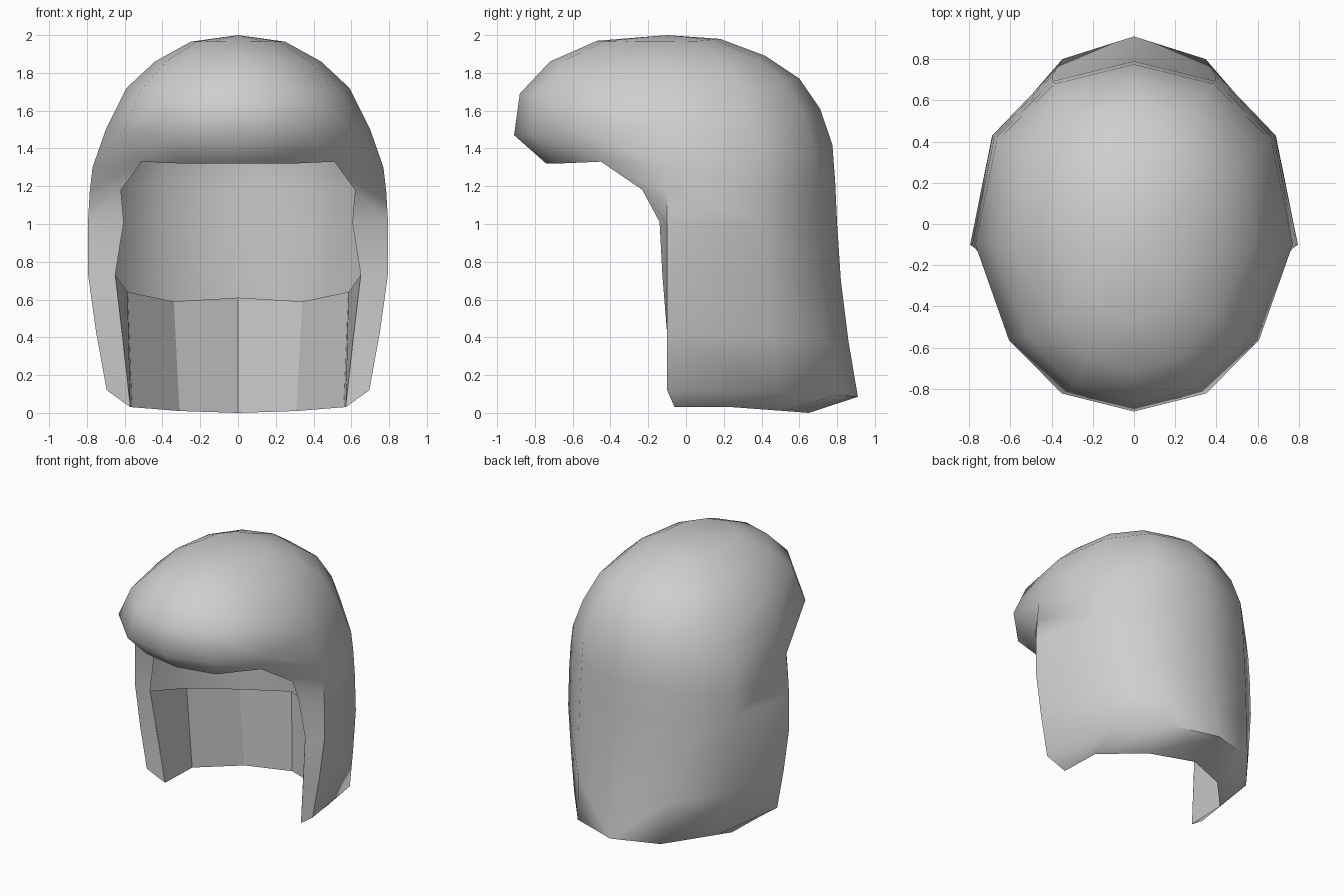
import bpy, math

if "Cube" in bpy.data.objects:
    bpy.data.objects.remove(bpy.data.objects["Cube"])

grey = bpy.data.materials.new("plain grey")
grey.diffuse_color = (0.62, 0.62, 0.62, 1)
grey.use_nodes = True
grey.node_tree.nodes["Principled BSDF"].inputs["Base Color"].default_value = grey.diffuse_color

COLS = 7          # columns per half, front centre (0) round the side (3) to back centre (6)
MID_Y = -0.1      # widest line of the hair


def ring(w, yf, yb, zf, zs, zb):
    """Half ring on the +x side from front centre to back centre."""
    pts = []
    for j in range(COLS):
        a = math.pi * j / (COLS - 1)
        c = math.cos(a)
        end_y, end_z = (yf, zf) if c > 0 else (yb, zb)
        x = w * math.sin(a) if 0 < j < COLS - 1 else 0.0
        y = MID_Y + (end_y - MID_Y) * abs(c) ** 0.8
        pts.append((x, y, zs + (end_z - zs) * c * c))
    return pts


def make_half(name, verts, faces):
    """Mesh object from the +x half, mirrored over x."""
    me = bpy.data.meshes.new(name)
    me.from_pydata(verts, [], faces)
    me.materials.append(grey)
    ob = bpy.data.objects.new(name, me)
    bpy.context.collection.objects.link(ob)
    m = ob.modifiers.new("mirror", 'MIRROR')
    m.merge_threshold = 0.002
    return ob


# Crown and overhanging fringe: half width, front y, back y, front/side/back z
upper = [ring(*r) for r in (
    (0.25, -0.47, 0.18, 1.97, 1.965, 1.98),
    (0.44, -0.72, 0.42, 1.86, 1.86, 1.89),
    (0.59, -0.88, 0.60, 1.69, 1.72, 1.77),
    (0.70, -0.91, 0.71, 1.47, 1.50, 1.61),
    (0.77, -0.74, 0.775, 1.32, 1.30, 1.42))]
# Lower edge of the fringe
upper[-1][1] = (0.29, -0.68, 1.32)
upper[-1][2] = (0.51, -0.45, 1.33)

# Sides and back: half width, back y, side z, back z, and the edge of the face opening
lower = []
for w, yb, zs, zb, lip in (
        (0.785, 0.79, 1.17, 1.22, (0.62, -0.23, 1.18)),
        (0.795, 0.80, 1.00, 1.00, (0.605, -0.14, 1.01)),
        (0.795, 0.82, 0.74, 0.70, (0.65, -0.125, 0.73)),
        (0.75, 0.86, 0.42, 0.38, (0.61, -0.09, 0.40)),
        (0.695, 0.91, 0.12, 0.085, (0.57, -0.06, 0.03))):
    row = ring(w, yb, yb, zs, zs, zb)
    row[2] = lip
    lower.append(row)

# Inner edge of the bottom rim and top of the inner band, side to back
rim = [(0.56, 0.25, 0.03), (0.31, 0.52, 0.01), (0, 0.65, 0)]
band_top = [(0.585, 0.22, 0.64), (0.34, 0.50, 0.59), (0, 0.64, 0.61)]

# Outer hair sheet
verts, faces, index = [(0, -0.1, 2.0)], [], {}
rows = upper + lower
for i, row in enumerate(rows):
    for j, p in enumerate(row):
        if i < len(upper) or j >= 2:
            index[i, j] = len(verts)
            verts.append(p)
for j in range(COLS - 1):
    faces.append((0, index[0, j], index[0, j + 1]))
for i in range(len(rows) - 1):
    for j in range(COLS - 1):
        quad = [(i, j), (i + 1, j), (i + 1, j + 1), (i, j + 1)]
        if all(k in index for k in quad):
            faces.append([index[k] for k in quad])

# Turned-under bottom rim
last, r = len(rows) - 1, len(verts)
verts += rim
faces.append((index[last, 2], r, index[last, 4], index[last, 3]))
for k in range(2):
    faces.append((r + k, r + k + 1, index[last, 5 + k], index[last, 4 + k]))
hair = make_half("hair", verts, faces)

# Faceted band inside the lower back
low = [lower[-1][2]] + rim
top = [lower[2][2]] + band_top
make_half("inner_band", low + top,
          [(k, k + 4, k + 5, k + 1) for k in range(3)])

bpy.ops.object.select_all(action='DESELECT')
hair.select_set(True)
bpy.context.view_layer.objects.active = hair
bpy.ops.object.shade_smooth_by_angle(angle=math.radians(65))
